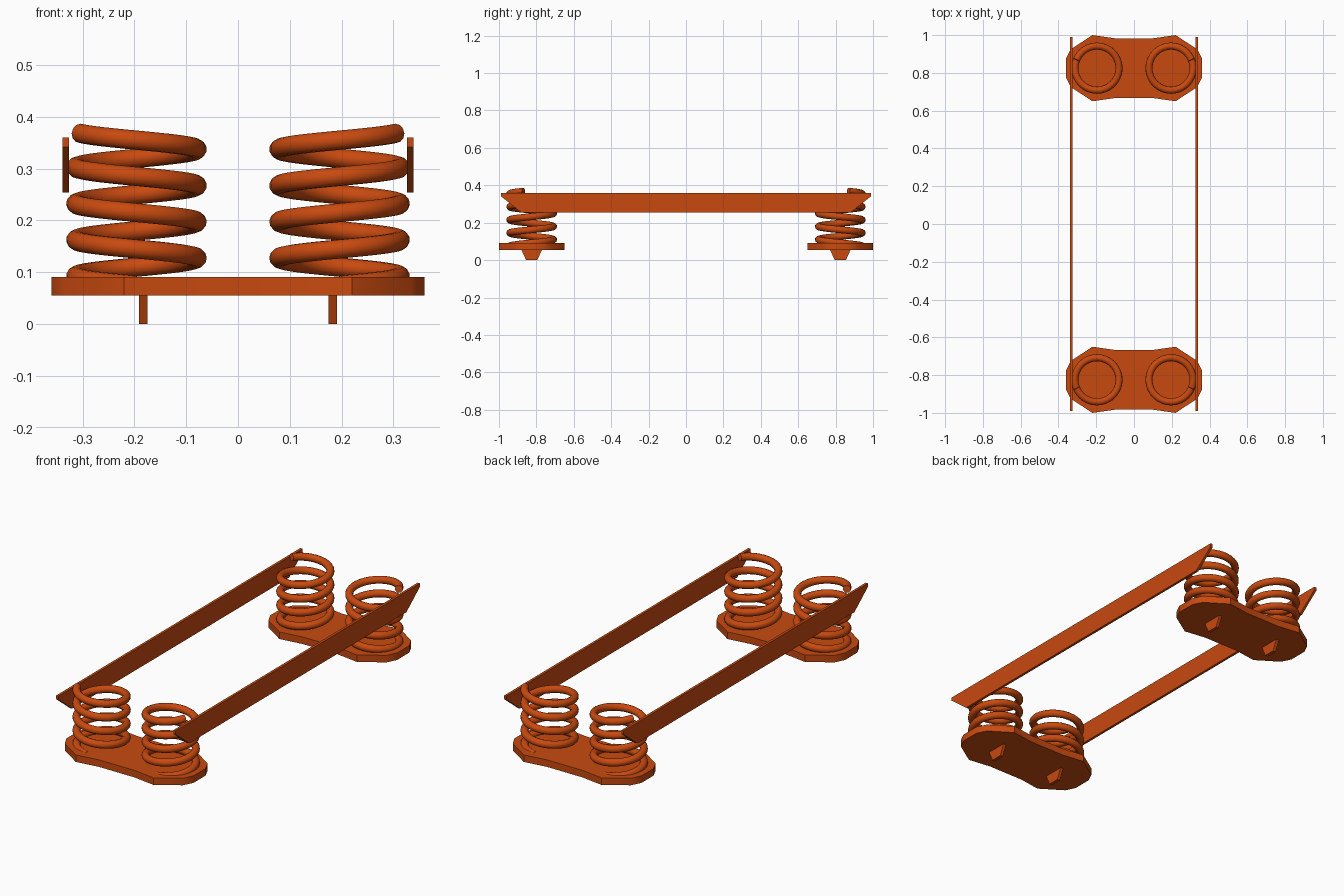
import bpy, bmesh, math

if "Cube" in bpy.data.objects:
    bpy.data.objects.remove(bpy.data.objects["Cube"])

paint = bpy.data.materials.new("orange_paint")
paint.diffuse_color = (0.58, 0.068, 0.005, 1)
paint.use_nodes = True
paint.node_tree.nodes["Principled BSDF"].inputs["Base Color"].default_value = paint.diffuse_color


def finish(obj, angle):
    obj.data.materials.append(paint)
    bpy.ops.object.select_all(action='DESELECT')
    obj.select_set(True)
    bpy.context.view_layer.objects.active = obj
    if obj.type == 'CURVE':
        bpy.ops.object.convert(target='MESH')
    bpy.ops.object.shade_smooth_by_angle(angle=math.radians(angle))


def prism(name, outline, offset, angle=20):
    """Extrude a closed outline of 3D points along offset."""
    mesh = bpy.data.meshes.new(name)
    bm = bmesh.new()
    face = bm.faces.new([bm.verts.new(p) for p in outline])
    top = bmesh.ops.extrude_face_region(bm, geom=[face])
    verts = [g for g in top["geom"] if isinstance(g, bmesh.types.BMVert)]
    bmesh.ops.translate(bm, verts=verts, vec=offset)
    bmesh.ops.recalc_face_normals(bm, faces=bm.faces)
    bm.to_mesh(mesh)
    bm.free()
    obj = bpy.data.objects.new(name, mesh)
    bpy.context.collection.objects.link(obj)
    finish(obj, angle)


def spring(name, sx, sy):
    """Coil wound down from its upper end, mirrored by the signs sx and sy."""
    cx, cy, radius, pitch = 0.196, 0.825, 0.117, 0.07
    top_z, turns, steps = 0.368, 4.2, 32
    curve = bpy.data.curves.new(name, 'CURVE')
    curve.dimensions = '3D'
    curve.bevel_depth = 0.0187
    curve.bevel_resolution = 4
    curve.use_fill_caps = True
    count = int(turns * steps) + 1
    line = curve.splines.new('POLY')
    line.points.add(count - 1)
    for i, point in enumerate(line.points):
        t = i / steps
        a = math.radians(22) + t * math.tau
        point.co = (sx * (cx + radius * math.cos(a)),
                    sy * (cy + radius * math.sin(a)),
                    top_z - pitch * t, 1)
    obj = bpy.data.objects.new(name, curve)
    bpy.context.collection.objects.link(obj)
    finish(obj, 50)


# Waisted base plate outline, one quarter mirrored to four
quarter = [(0.36, 0.05), (0.335, 0.10), (0.22, 0.175), (0.10, 0.158)]
half = quarter + [(-x, y) for x, y in reversed(quarter)]
plate = half + [(x, -y) for x, y in reversed(half)]

for sy, end in ((-1, "front"), (1, "back")):
    prism(f"{end}_base_plate",
          [(x, sy * 0.825 + y, 0.055) for x, y in plate], (0, 0, 0.036), 37)
    for sx, side in ((-1, "left"), (1, "right")):
        spring(f"{end}_{side}_spring", sx, sy)
        # Tapered tab under the plate
        tab = [(-0.03, 0), (0.03, 0), (0.056, 0.057), (-0.056, 0.057)]
        prism(f"{end}_{side}_tab",
              [(sx * 0.183 - 0.008, sy * 0.825 + y, z) for y, z in tab],
              (0.016, 0, 0))

# Side rails with slanted ends
rail = [(-0.88, 0.254), (0.88, 0.254), (0.99, 0.342),
        (0.99, 0.36), (-0.99, 0.36), (-0.99, 0.342)]
for sx, side in ((-1, "left"), (1, "right")):
    prism(f"{side}_rail", [(sx * 0.3325 - 0.0065, y, z) for y, z in rail],
          (0.013, 0, 0))
